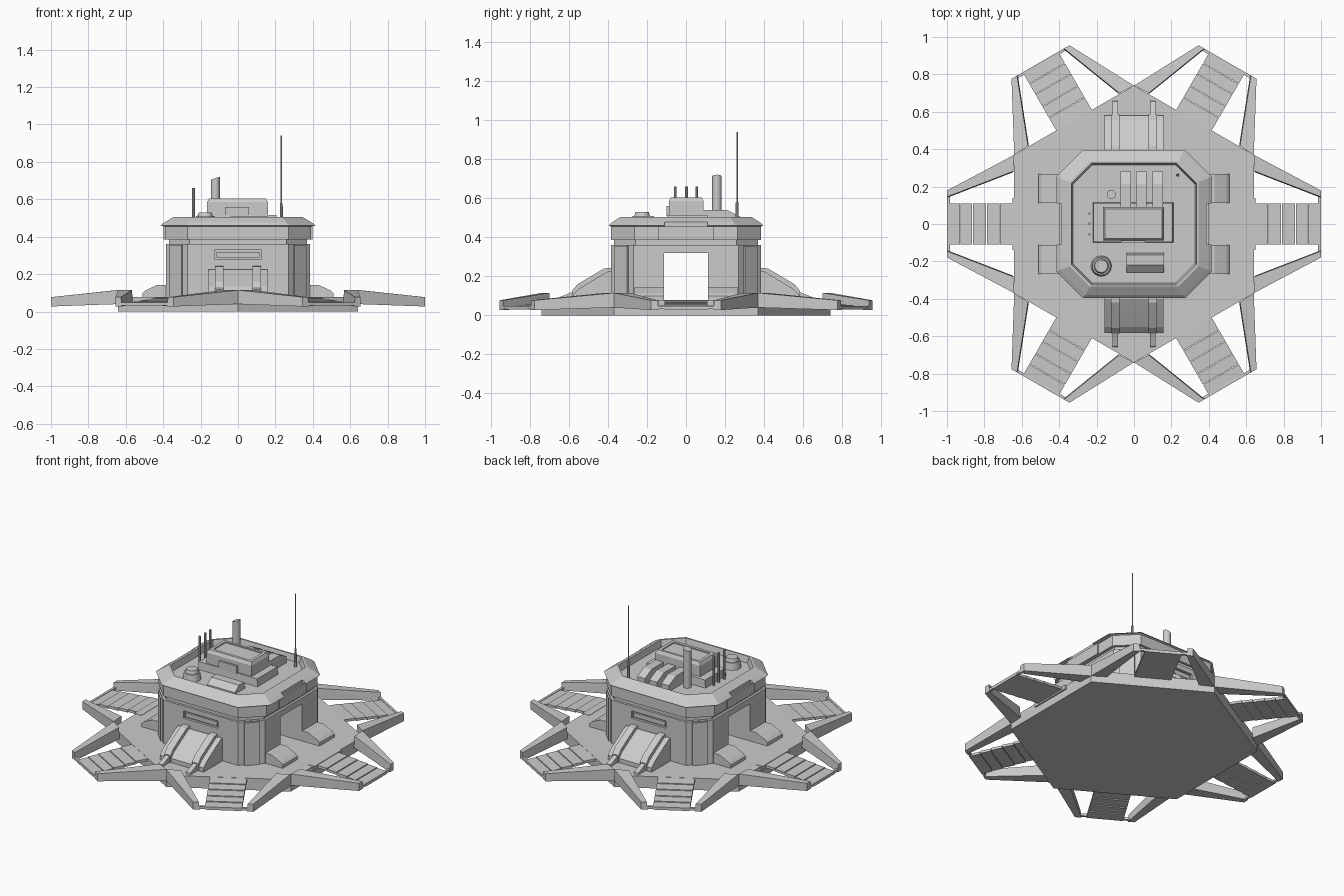
import bpy, bmesh, math
from mathutils import Matrix, Vector

if "Cube" in bpy.data.objects:
    bpy.data.objects.remove(bpy.data.objects["Cube"])


def finish(name, bm):
    bmesh.ops.recalc_face_normals(bm, faces=bm.faces)
    me = bpy.data.meshes.new(name)
    bm.to_mesh(me)
    bm.free()
    ob = bpy.data.objects.new(name, me)
    bpy.context.collection.objects.link(ob)
    return ob


def hull(name, pts, mat=Matrix()):
    """Convex solid around the points."""
    bm = bmesh.new()
    for p in pts:
        bm.verts.new(mat @ Vector(p))
    bmesh.ops.convex_hull(bm, input=bm.verts)
    bmesh.ops.dissolve_limit(bm, angle_limit=0.01, verts=bm.verts, edges=bm.edges)
    return finish(name, bm)


def box(name, x, y, z, mat=Matrix(), inset=0):
    pts = [(a, b, z[0]) for a in x for b in y]
    pts += [(a, b, z[1]) for a in (x[0] + inset, x[1] - inset) for b in (y[0] + inset, y[1] - inset)]
    return hull(name, pts, mat)


def profile(name, pts, w, mat=Matrix()):
    """(y, z) profile extruded across x range w; may be concave."""
    bm = bmesh.new()
    a, b = [[bm.verts.new(mat @ Vector((x, y, z))) for y, z in pts] for x in w]
    bm.faces.new(a)
    bm.faces.new(b)
    for i in range(len(pts)):
        bm.faces.new((a[i - 1], a[i], b[i], b[i - 1]))
    return finish(name, bm)


def loft(name, rings):
    """Stack of chamfered rectangles: (half x, half y, chamfer, z)."""
    bm = bmesh.new()
    loops = []
    for h, g, c, z in rings:
        k, m = h - c, g - c
        xy = [(h, -m), (h, m), (k, g), (-k, g), (-h, m), (-h, -m), (-k, -g), (k, -g)]
        loops.append([bm.verts.new((x, y, z)) for x, y in xy])
    for a, b in zip(loops, loops[1:]):
        for i in range(8):
            bm.faces.new((a[i - 1], a[i], b[i], b[i - 1]))
    bm.faces.new(loops[0])
    bm.faces.new(loops[-1])
    return finish(name, bm)


def tube(name, x, y, z0, z1, r, r2=None, seg=12):
    bm = bmesh.new()
    bmesh.ops.create_cone(bm, cap_ends=True, segments=seg, radius1=r, radius2=r if r2 is None else r2,
                          depth=z1 - z0, matrix=Matrix.Translation((x, y, (z0 + z1) / 2)))
    ob = finish(name, bm)
    bpy.context.view_layer.objects.active = ob
    ob.select_set(True)
    bpy.ops.object.shade_smooth_by_angle()
    ob.select_set(False)
    return ob


def cut(ob, cutter):
    m = ob.modifiers.new("cut", 'BOOLEAN')
    m.operation, m.solver, m.object = 'DIFFERENCE', 'EXACT', cutter
    bpy.context.view_layer.objects.active = ob
    bpy.ops.object.modifier_apply(modifier=m.name)
    bpy.data.objects.remove(cutter)


def rot(deg):
    return Matrix.Rotation(math.radians(deg), 4, 'Z')


# Hexagonal platform
R = 0.74
hexa = [(R * math.sin(math.pi / 3 * i), R * math.cos(math.pi / 3 * i)) for i in range(6)]
hull("platform", [(x, y, z) for x, y in hexa for z in (0, 0.077)])

# Six stepped ramps with parapet wings
edges = [0.635, 0.72, 0.79, 0.865, 0.93, 1.0]
for k in range(6):
    M = rot(60 * k)
    for i, (a, b) in enumerate(zip(edges, edges[1:])):
        z = 0.076 - 0.007 * i
        hull("ramp_tread", [(x, y, zz) for x, zt in ((a, z), (b - 0.003 * (i < 4), z - 0.003))
                            for y in (-0.11, 0.11) for zz in (zt, zt - 0.016)], M)
    box("ramp_end_bar", (0.985, 1.0), (-0.15, 0.15), (0.033, 0.048), M)
    for s in (1, -1):
        hull("ramp_wing", [(0.64, s * 0.37, 0.115), (0.64, s * 0.37, 0.04), (0.645, s * 0.282, 0.115),
                           (0.645, s * 0.277, 0.04), (1, s * 0.179, 0.077), (1, s * 0.179, 0.027),
                           (1, s * 0.145, 0.077), (1, s * 0.14, 0.027)], M)

# Building with groove, upper band, sloped roof lip and sunken deck
DECK = 0.465
body = loft("building", [(0.385, 0.385, 0.115, 0.07), (0.385, 0.385, 0.115, 0.36), (0.37, 0.37, 0.11, 0.36),
                         (0.37, 0.37, 0.11, 0.385), (0.39, 0.385, 0.12, 0.385), (0.39, 0.385, 0.12, 0.455),
                         (0.415, 0.395, 0.14, 0.46), (0.395, 0.38, 0.135, 0.475), (0.345, 0.335, 0.11, 0.505),
                         (0.335, 0.325, 0.107, 0.505), (0.326, 0.316, 0.104, DECK)])
# Straight passage through the building, slot windows front and back
cut(body, box("passage_cutter", (-0.6, 0.6), (-0.112, 0.112), (0.0, 0.32)))
for s in (1, -1):
    cut(body, box("slot_cutter", (-0.125, 0.125), sorted((s * 0.37, s * 0.5)), (0.28, 0.328)))
    # Notch in the roof lip above each door
    cut(body, box("lip_cutter", sorted((s * 0.388, s * 0.5)), (-0.11, 0.11), (0.45, 0.6)))

# Corner pilasters
for sx in (1, -1):
    for sy in (1, -1):
        M = Matrix.Diagonal((sx, sy, 1, 1)) @ Matrix.Translation((0.3275, 0.3275, 0)) @ rot(45)
        box("corner_pilaster", (-0.03, 0.01), (-0.045, 0.045), (0.07, 0.355), M)

for k in (0, 180):
    M = rot(k)
    # Slot window slat
    box("slot_slat", (-0.115, 0.115), (-0.38, -0.365), (0.29, 0.318), M)
    # Front and back sloped housing with two rails
    profile("housing", [(-0.37, 0.07), (-0.58, 0.07), (-0.58, 0.105), (-0.55, 0.135), (-0.46, 0.19),
                        (-0.40, 0.225), (-0.37, 0.225)], (-0.158, 0.158), M)
    for x in (-0.1, 0.1):
        profile("housing_rail", [(-0.37, 0.08), (-0.585, 0.08), (-0.585, 0.125), (-0.555, 0.16),
                                 (-0.42, 0.24), (-0.37, 0.245)], (x - 0.023, x + 0.023), M)
        profile("rail_foot", [(-0.56, 0.07), (-0.66, 0.07), (-0.655, 0.09), (-0.60, 0.112), (-0.56, 0.13)],
                (x - 0.015, x + 0.015), M)
    # Door canopy and threshold
    box("door_canopy", (0.37, 0.398), (-0.14, 0.14), (0.385, 0.456), M)
    box("door_threshold", (0.60, 0.65), (-0.14, 0.14), (0.05, 0.079), M)
    # Rounded cowls beside the doors
    for y in (-0.267, 0.113):
        profile("door_cowl", [(-0.37, 0.07), (-0.51, 0.07), (-0.51, 0.098), (-0.495, 0.112), (-0.45, 0.134),
                              (-0.43, 0.143), (-0.37, 0.143)], (y, y + 0.154), rot(k + 90))

# Roof machine house
box("machine_base", (-0.22, 0.21), (-0.10, 0.115), (DECK, 0.515), inset=0.004)
box("machine_house", (-0.165, 0.16), (-0.088, 0.09), (DECK, 0.585))
cap = box("machine_cap", (-0.165, 0.16), (-0.088, 0.09), (0.585, 0.605), inset=0.01)
cut(cap, box("cap_cutter", (-0.135, 0.13), (-0.06, 0.065), (0.598, 0.7)))
box("machine_hatch", (-0.07, 0.06), (-0.10, -0.08), (0.51, 0.56))

# Cooling fins behind the house
for x in (-0.045, 0.04, 0.128):
    profile("cooling_fin", [(0.08, DECK), (0.28, DECK), (0.28, 0.505), (0.21, 0.54), (0.08, 0.54)],
            (x - 0.028, x + 0.028))

# Front vent box and round hatch
profile("roof_vent", [(-0.26, DECK), (-0.26, 0.475), (-0.22, 0.508), (-0.165, 0.508), (-0.155, DECK)],
        (-0.04, 0.16))
tube("round_hatch_base", -0.175, -0.225, DECK, 0.51, 0.055, 0.048, 20)
tube("round_hatch_top", -0.175, -0.225, 0.51, 0.53, 0.04, 0.034, 20)

# Chimney with slanted top
chimney = tube("chimney", -0.121, 0.158, DECK, 0.713, 0.024, seg=16)
for v in chimney.data.vertices:
    if v.co.z > 0.6:
        v.co.z += (v.co.x + 0.121) * 0.32

# Antennas
for y in (-0.055, 0.002, 0.055):
    tube("short_antenna", -0.238, y, DECK, 0.66, 0.007, seg=8)
tube("mast_base", 0.232, 0.262, DECK, 0.58, 0.009, 0.007, 8)
tube("mast", 0.232, 0.262, 0.57, 0.94, 0.004, seg=6)
